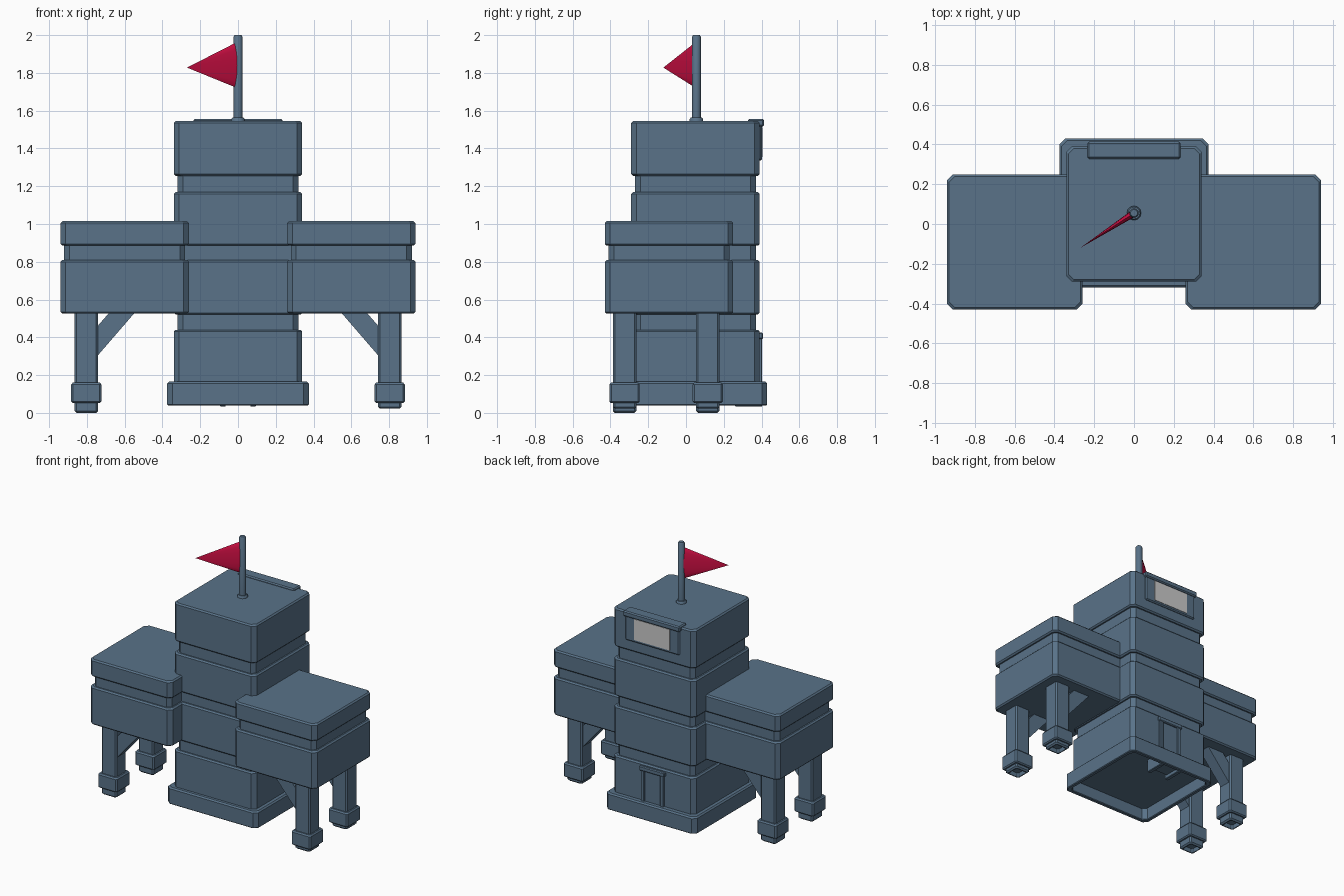
import bpy, bmesh
from math import cos, sin, pi
from mathutils import Vector

if "Cube" in bpy.data.objects:
    bpy.data.objects.remove(bpy.data.objects["Cube"])


def material(name, rgb):
    m = bpy.data.materials.new(name)
    m.diffuse_color = (*rgb, 1)
    m.use_nodes = True
    m.node_tree.nodes["Principled BSDF"].inputs["Base Color"].default_value = m.diffuse_color
    return m


SLATE = material("slate", (0.10, 0.17, 0.25))
RED = material("red", (0.65, 0.005, 0.06))


def finish(name, bm, mat):
    me = bpy.data.meshes.new(name)
    bm.to_mesh(me)
    bm.free()
    ob = bpy.data.objects.new(name, me)
    bpy.context.collection.objects.link(ob)
    if mat:
        me.materials.append(mat)
    return ob


def loft(name, rings, mat, bottom=True, top=True):
    """Skin a stack of equal-sized rings of points."""
    bm = bmesh.new()
    loops = [[bm.verts.new(p) for p in r] for r in rings]
    n = len(loops[0])
    for a, b in zip(loops, loops[1:]):
        for i in range(n):
            j = (i + 1) % n
            bm.faces.new((a[i], a[j], b[j], b[i]))
    if bottom:
        bm.faces.new(loops[0][::-1])
    if top:
        bm.faces.new(loops[-1])
    return finish(name, bm, mat)


def block(name, cx, cy, levels, chamfer=0.028, **kw):
    """Square stack with cut corners; levels are (z, half width)."""
    rings = []
    for z, h in levels:
        k = h - chamfer
        pts = [(h, -k), (h, k), (k, h), (-k, h), (-h, k), (-h, -k), (-k, -h), (k, -h)]
        rings.append([(cx + x, cy + y, z) for x, y in pts])
    return loft(name, rings, SLATE, **kw)


def box(name, lo, hi, mat=SLATE, bevel=0.0):
    (x0, y0, z0), (x1, y1, z1) = lo, hi
    rings = [[(x0, y0, z), (x1, y0, z), (x1, y1, z), (x0, y1, z)] for z in (z0, z1)]
    ob = loft(name, rings, mat)
    if bevel:
        m = ob.modifiers.new("bevel", "BEVEL")
        m.width, m.segments = bevel, 1
    return ob


def band(z0, z1, h, e=0.01):
    """One storey with small bevels at its lower and upper edge."""
    return [(z0, h - e), (z0 + e, h), (z1 - e, h), (z1, h - e)]


# tower: four storeys separated by recessed grooves
H, R = 0.34, 0.32
tower = [(0.13, H), (0.43, H), (0.44, H - 0.01)]
for z0, z1 in ((0.52, 0.81), (0.885, 1.17), (1.255, 1.545)):
    tower += [(tower[-1][0], R), (z0, R)] + band(z0, z1, H)
block("tower", 0, 0.05, tower)

# plinth ring, hollow underneath
block("plinth", 0, 0.055, [(0.15, 0.345), (0.045, 0.345), (0.04, 0.35), (0.04, 0.37),
                           (0.045, 0.375), (0.155, 0.375), (0.165, 0.365), (0.165, 0.335)],
      bottom=False, top=False)

# side wings on braced legs
for s, side in ((-1, "left"), (1, "right")):
    wing = band(0.525, 0.81, H) + [(0.81, R), (0.885, R)] + band(0.885, 1.015, H)
    block(side + "_wing", s * 0.6, -0.09, wing)
    base = 0.0 if s < 0 else 0.022
    for y, end in ((-0.325, "front"), (0.115, "back")):
        block(f"{side}_{end}_leg", s * 0.803, y,
              [(base + 0.03, 0.042), (base, 0.045), (base, 0.052), (base + 0.01, 0.062),
               (0.052, 0.062), (0.052, 0.072), (0.06, 0.08), (0.15, 0.08),
               (0.16, 0.072), (0.16, 0.062), (0.54, 0.062)], chamfer=0.01)
        prof = [(0.75, 0.295), (0.547, 0.53), (0.682, 0.53), (0.75, 0.452)]
        rings = [[(s * x, yy, z) for x, z in prof] for yy in (y - 0.045, y + 0.045)]
        loft(f"{side}_{end}_brace", rings if s < 0 else rings[::-1], SLATE)

# back door: two jambs, lintel and a set-back panel
for s, side in ((-1, "left"), (1, "right")):
    xs = sorted((s * 0.065, s * 0.095))
    box(side + "_door_jamb", (xs[0], 0.26, 0.033), (xs[1], 0.403, 0.40), bevel=0.004)
box("door_lintel", (-0.105, 0.30, 0.39), (0.105, 0.408, 0.425), bevel=0.006)
box("door_panel", (-0.066, 0.28, 0.06), (0.066, 0.394, 0.40))

# back window: frame, overhanging lip and pale pane
box("window_frame", (-0.225, 0.335, 1.335), (0.225, 0.402, 1.54), bevel=0.008)
box("window_lip", (-0.235, 0.328, 1.515), (0.235, 0.414, 1.557), bevel=0.008)
box("window_pane", (-0.147, 0.38, 1.355), (0.147, 0.405, 1.512), None)


def disc(r, z, n=12):
    return [(r * cos(2 * pi * i / n), 0.055 + r * sin(2 * pi * i / n), z) for i in range(n)]


# flag pole with collar
pole = loft("flag_pole", [disc(*p) for p in (
    (0.036, 1.53), (0.036, 1.555), (0.03, 1.563), (0.024, 1.563), (0.024, 1.99), (0.018, 2.0))], SLATE)

# pennant: flattened cone pointing front left
bm = bmesh.new()
tip = bm.verts.new((-0.27, -0.12, 1.828))
away = Vector((-0.27, -0.175, 0)).normalized()
across = Vector((-away.y, away.x, 0))
n = 16
rim = [bm.verts.new(Vector((0, 0.055, 1.842)) + across * 0.018 * cos(2 * pi * i / n)
                    + Vector((0, 0, 0.124 * sin(2 * pi * i / n)))) for i in range(n)]
for i in range(n):
    bm.faces.new((rim[i], rim[(i + 1) % n], tip))
bm.faces.new(rim[::-1])
bmesh.ops.recalc_face_normals(bm, faces=bm.faces)
flag = finish("pennant", bm, RED)

# soft shading on the round parts only
for ob in (pole, flag):
    bpy.ops.object.select_all(action="DESELECT")
    ob.select_set(True)
    bpy.context.view_layer.objects.active = ob
    bpy.ops.object.shade_smooth_by_angle(angle=0.7)
